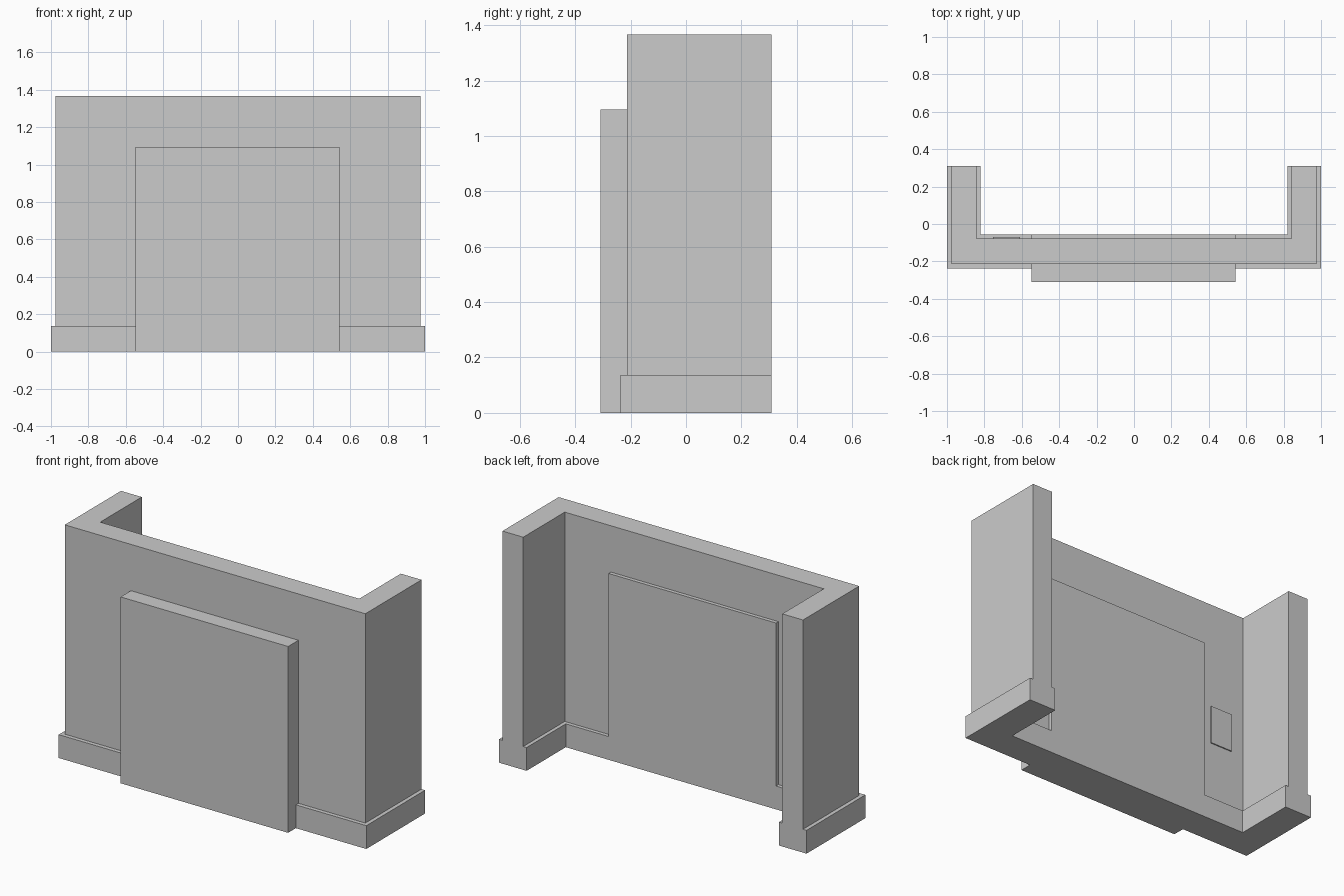
import bpy
import bmesh

default = bpy.data.objects.get("Cube")
if default:
    bpy.data.objects.remove(default, do_unlink=True)

# One plain grey for the whole model
GREY = (0.6, 0.6, 0.6, 1.0)
grey = bpy.data.materials.new("plain_grey")
grey.use_nodes = True
grey.diffuse_color = GREY
grey.node_tree.nodes["Principled BSDF"].inputs["Base Color"].default_value = GREY


def prism(name, outline, bottom, top):
    """Extrude a counter-clockwise plan outline from bottom to top."""
    bm = bmesh.new()
    face = bm.faces.new([bm.verts.new((x, y, bottom)) for x, y in outline])
    result = bmesh.ops.extrude_face_region(bm, geom=[face])
    moved = [v for v in result["geom"] if isinstance(v, bmesh.types.BMVert)]
    bmesh.ops.translate(bm, verts=moved, vec=(0, 0, top - bottom))
    bmesh.ops.recalc_face_normals(bm, faces=bm.faces)
    mesh = bpy.data.meshes.new(name)
    bm.to_mesh(mesh)
    bm.free()
    mesh.materials.append(grey)
    obj = bpy.data.objects.new(name, mesh)
    bpy.context.collection.objects.link(obj)
    return obj


def u_outline(outer, inner, front, inside, back):
    """Plan of a U, open at the back and mirrored across x."""
    half = [(outer, front), (outer, back), (inner, back), (inner, inside)]
    return half + [(-x, y) for x, y in reversed(half)]


def box(name, x0, x1, y0, y1, z0, z1):
    return prism(name, [(x0, y0), (x1, y0), (x1, y1), (x0, y1)], z0, z1)


BACK = 0.309
SKIRTING_TOP = 0.137

# Front wall with two return walls
prism("walls", u_outline(0.977, 0.842, -0.213, -0.077, BACK), SKIRTING_TOP, 1.367)

# Wider skirting under the walls
prism("skirting", u_outline(1.0, 0.82, -0.237, -0.055, BACK), 0, SKIRTING_TOP)

# Thick panel passing through the front wall
box("centre_panel", -0.547, 0.542, -0.309, -0.055, 0, 1.095)

# Small plate on the inner face of the front wall
box("wall_plate", -0.755, -0.61, -0.078, -0.07, 0.495, 0.725)
